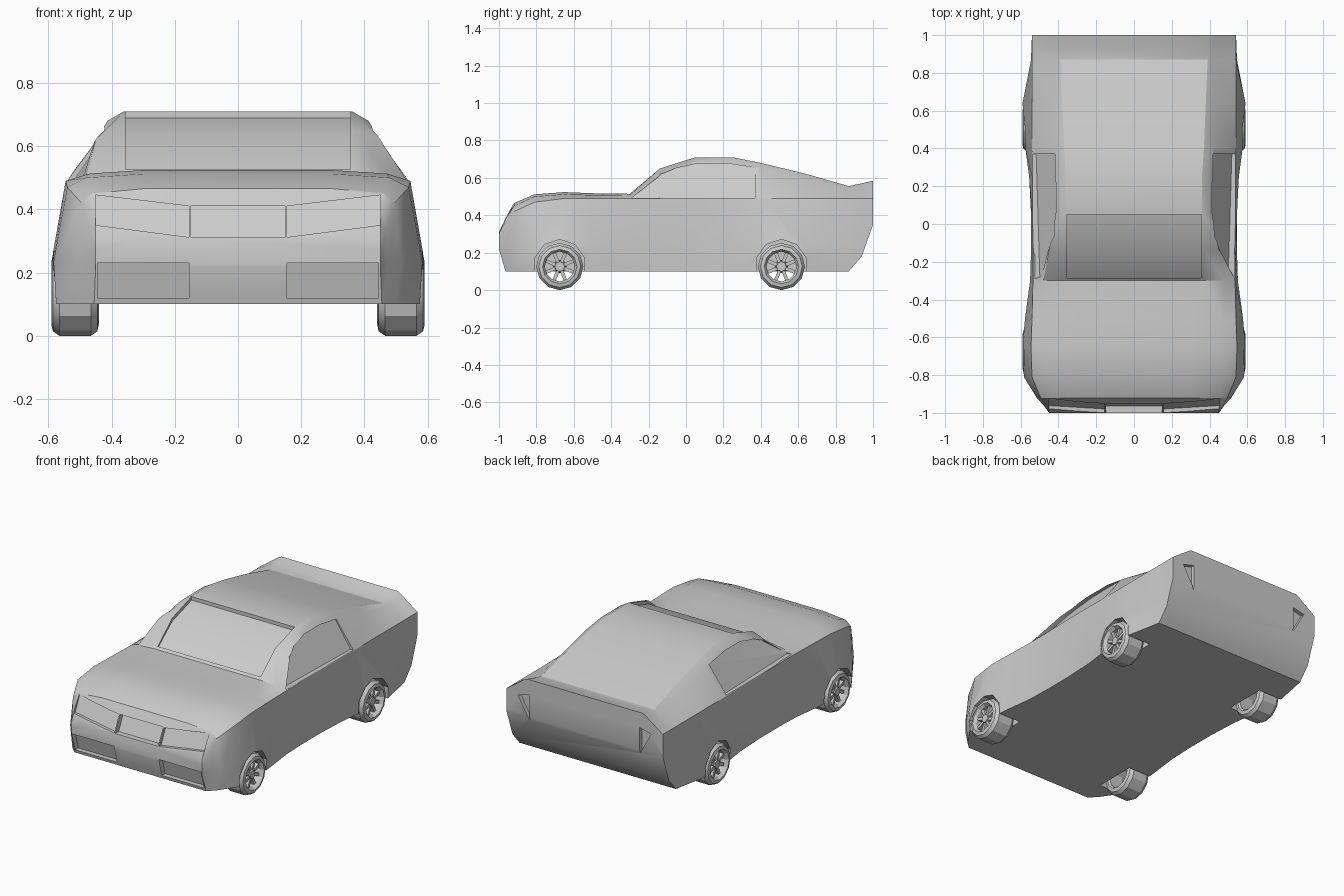
import bpy, bmesh, math
from mathutils import Matrix, Vector

if "Cube" in bpy.data.objects:
    bpy.data.objects.remove(bpy.data.objects["Cube"])


def make_object(name, bm):
    bmesh.ops.recalc_face_normals(bm, faces=bm.faces)
    mesh = bpy.data.meshes.new(name)
    bm.to_mesh(mesh)
    bm.free()
    ob = bpy.data.objects.new(name, mesh)
    bpy.context.collection.objects.link(ob)
    return ob


def smooth(ob, angle):
    bpy.ops.object.select_all(action='DESELECT')
    ob.select_set(True)
    bpy.context.view_layer.objects.active = ob
    bpy.ops.object.shade_smooth_by_angle(angle=math.radians(angle))


def prism(bm, floor, vec, mirror=False):
    """Closed prism from a floor polygon swept along vec."""
    for s in ((1, -1) if mirror else (1,)):
        flip = Vector((s, 1, 1))
        low = [bm.verts.new(Vector(p) * flip) for p in floor]
        high = [bm.verts.new((Vector(p) + Vector(vec)) * flip) for p in floor]
        bm.faces.new(low)
        bm.faces.new(high)
        n = len(low)
        for i in range(n):
            j = (i + 1) % n
            bm.faces.new((low[i], low[j], high[j], high[i]))


# Body: cross-sections lofted from nose to tail
# y, sill x, flank x, shoulder x z, roof edge x z, top x z
STATIONS = [
    (-1.00, .450, .450, .450, .27, .450, .300, .30, .310),
    (-.965, .455, .475, .470, .34, .450, .380, .30, .385),
    (-.92, .500, .515, .495, .42, .460, .450, .30, .465),
    (-.81, .575, .583, .540, .47, .480, .500, .30, .512),
    (-.65, .585, .590, .545, .49, .470, .513, .30, .524),
    (-.50, .570, .577, .540, .49, .470, .508, .30, .518),
    (-.30, .545, .550, .535, .49, .480, .507, .37, .515),
    (-.14, .540, .545, .535, .49, .450, .620, .37, .650),
    (.05, .540, .545, .540, .49, .412, .680, .36, .710),
    (.25, .550, .555, .540, .49, .412, .680, .36, .710),
    (.40, .570, .575, .540, .49, .420, .650, .37, .680),
    (.64, .585, .590, .540, .49, .420, .590, .38, .622),
    (.87, .540, .545, .540, .49, .415, .545, .39, .556),
    (.94, .540, .543, .540, .49, .418, .560, .39, .571),
    (1.00, .540, .540, .540, .49, .420, .575, .40, .585),
]
BOTTOM = {-1.0: .22, .94: .18, 1.0: .35}

bm = bmesh.new()
rings = []
for y, xb, xm, xs, zs, xr, zr, xt, zt in STATIONS:
    zb = BOTTOM.get(y, .1)
    half = [(xb, zb), (xm, max(.235, zb + .02)), (xs, zs), (xr, zr), (xt, zt)]
    pts = half + [(-x, z) for x, z in reversed(half)]
    rings.append([bm.verts.new((x, y, z)) for x, z in pts])
for a, b in zip(rings, rings[1:]):
    for i in range(len(a)):
        j = (i + 1) % len(a)
        bm.faces.new((a[i], a[j], b[j], b[i]))
bm.faces.new(rings[0])
bm.faces.new(rings[-1])
body = make_object("body", bm)

# Cutters for wheel wells, glass, lamps and vents
WHEELS = {"front_wheels": -.675, "rear_wheels": .51}
AXLE_Z = .126
cut = bmesh.new()
for yc in WHEELS.values():
    ring = [(.42, yc + .14 * math.cos(math.tau * (i + .5) / 10),
             AXLE_Z + .145 * math.sin(math.tau * (i + .5) / 10)) for i in range(10)]
    prism(cut, ring, (.3, 0, 0), True)


def glass_x(y, z):
    return .53 - .125 * (z - .49) / .19 - .03 + .02 * (y + .3) / .67


outline = [(-.29, .493), (-.13, .62), (-.06, .65), (.06, .677), (.22, .677), (.37, .655), (.37, .493)]
prism(cut, [(glass_x(y, z), y, z) for y, z in outline], (.3, 0, 0), True)

# Windscreen
screen = [(-.285, .515), (-.14, .63), (.05, .688), (.05, .9), (-.285, .9)]
prism(cut, [(.355, y, z) for y, z in screen], (-.71, 0, 0))


def nose_y(z, depth):
    slope = .07 * (z - .31) / .15 if z > .31 else .035 * max(0, .22 - z) / .12
    return -1 + slope + depth


def front_recess(points, depth, mirror):
    prism(cut, [(x, nose_y(z, depth), z) for x, z in points], (0, -.3, 0), mirror)


front_recess([(.155, .312), (.45, .35), (.45, .445), (.155, .41)], .02, True)
front_recess([(-.148, .311), (.148, .311), (.148, .412), (-.148, .412)], .035, False)
front_recess([(.155, .12), (.445, .12), (.445, .23), (.155, .23)], .03, True)

# Tail lamps
prism(cut, [(.38, .975, .49), (.46, .975, .47), (.38, .975, .33)], (0, .2, 0), True)
cutter = make_object("recess_cutter", cut)
cutter.hide_render = True

mod = body.modifiers.new("recesses", 'BOOLEAN')
mod.object = cutter
mod.operation = 'DIFFERENCE'
mod.solver = 'EXACT'
bpy.context.view_layer.objects.active = body
body.select_set(True)
bpy.ops.object.modifier_apply(modifier=mod.name)
bpy.data.objects.remove(cutter)
smooth(body, 28)

# Wheels: tyre ring, hub and eight spokes, mirrored to the other side
TYRE = [(.44, .09), (.445, .112), (.465, .126), (.565, .126), (.585, .112),
        (.59, .092), (.572, .08), (.45, .08)]
for name, yc in WHEELS.items():
    bm = bmesh.new()
    n = 12
    rings = [[bm.verts.new((x, yc + r * math.sin(math.tau * i / n),
                            AXLE_Z - r * math.cos(math.tau * i / n))) for x, r in TYRE]
             for i in range(n)]
    for i in range(n):
        a, b = rings[i], rings[(i + 1) % n]
        for k in range(len(TYRE)):
            m = (k + 1) % len(TYRE)
            bm.faces.new((a[k], a[m], b[m], b[k]))
    centre = Matrix.Translation((.555, yc, AXLE_Z))
    bmesh.ops.create_cone(bm, cap_ends=True, segments=8, radius1=.036, radius2=.026, depth=.04,
                          matrix=centre @ Matrix.Rotation(math.pi / 2, 4, 'Y'))
    for i in range(8):
        bmesh.ops.create_cube(bm, size=1, matrix=centre
                              @ Matrix.Rotation(math.tau * (i + .5) / 8, 4, 'X')
                              @ Matrix.Translation((0, 0, .053))
                              @ Matrix.Diagonal((.025, .018, .064, 1)))
    wheel = make_object(name, bm)
    wheel.modifiers.new("other_side", 'MIRROR').use_axis = (True, False, False)
    smooth(wheel, 25)
